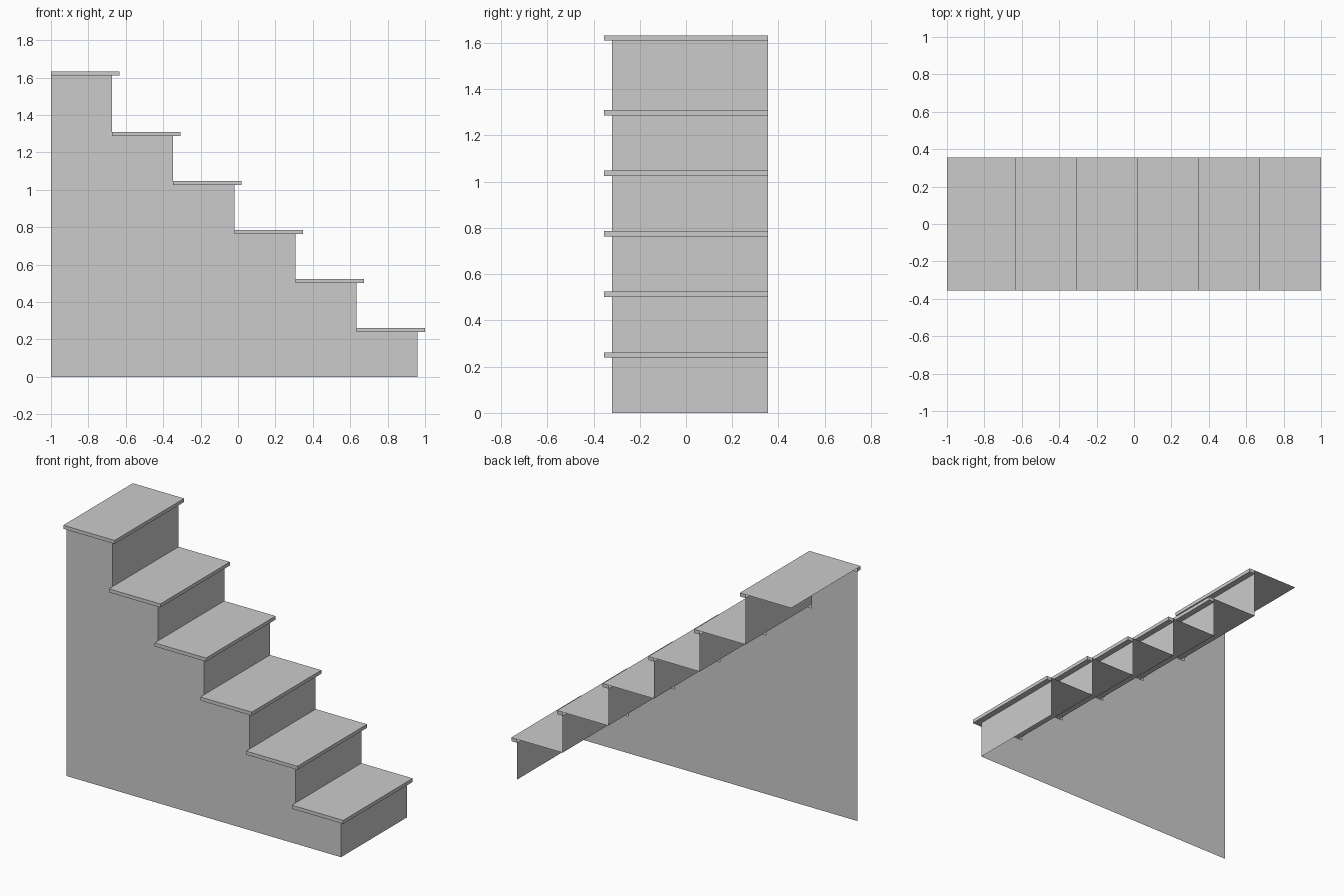
import bpy, bmesh

if "Cube" in bpy.data.objects:
    bpy.data.objects.remove(bpy.data.objects["Cube"])

STEPS = 6
RUN = 0.3267           # horizontal distance between risers
LIP = 0.0398           # tread overhang past its riser
THICK = 0.023          # tread thickness
Y_OUT, Y_WALL, Y_BACK = -0.355, -0.32, 0.355
TOPS = [0.262 * (i + 1) for i in range(STEPS - 1)] + [1.633]


def back_x(i):
    return -1 + RUN * (STEPS - 1 - i)


def sheet(name, polys):
    """Flat open surface made of the given polygons."""
    bm = bmesh.new()
    for poly in polys:
        bm.faces.new([bm.verts.new(p) for p in poly])
    bmesh.ops.remove_doubles(bm, verts=bm.verts[:], dist=1e-5)
    mesh = bpy.data.meshes.new(name)
    bm.to_mesh(mesh)
    bm.free()
    obj = bpy.data.objects.new(name, mesh)
    bpy.context.collection.objects.link(obj)
    return obj


# Side wall: stepped outline reaching the underside of every tread
outline = [(-1, Y_WALL, 0), (back_x(0) + RUN, Y_WALL, 0)]
for i, top in enumerate(TOPS):
    z = top - THICK
    outline += [(back_x(i) + RUN, Y_WALL, z), (back_x(i), Y_WALL, z)]
sheet("side_wall", [outline])

for i, top in enumerate(TOPS):
    xb, xr = back_x(i), back_x(i) + RUN
    xn = xr + LIP
    zb = top - THICK

    # Riser: single sheet from the tread below to the underside of this tread
    z0 = TOPS[i - 1] if i else 0
    sheet(f"riser_{i + 1}", [[(xr, Y_WALL, z0), (xr, Y_BACK, z0),
                              (xr, Y_BACK, zb), (xr, Y_WALL, zb)]])

    # Tread: top, nosing, outer edge, overhang undersides and end caps
    sheet(f"tread_{i + 1}", [
        [(xb, Y_OUT, top), (xn, Y_OUT, top), (xn, Y_BACK, top), (xb, Y_BACK, top)],
        [(xn, Y_OUT, zb), (xn, Y_BACK, zb), (xn, Y_BACK, top), (xn, Y_OUT, top)],
        [(xb, Y_OUT, zb), (xn, Y_OUT, zb), (xn, Y_OUT, top), (xb, Y_OUT, top)],
        [(xb, Y_OUT, zb), (xb, Y_WALL, zb), (xr, Y_WALL, zb), (xr, Y_BACK, zb),
         (xn, Y_BACK, zb), (xn, Y_OUT, zb)],
        [(xr, Y_BACK, zb), (xr, Y_BACK, top), (xn, Y_BACK, top), (xn, Y_BACK, zb)],
        [(xb, Y_OUT, zb), (xb, Y_OUT, top), (xb, Y_WALL, top), (xb, Y_WALL, zb)],
    ])
